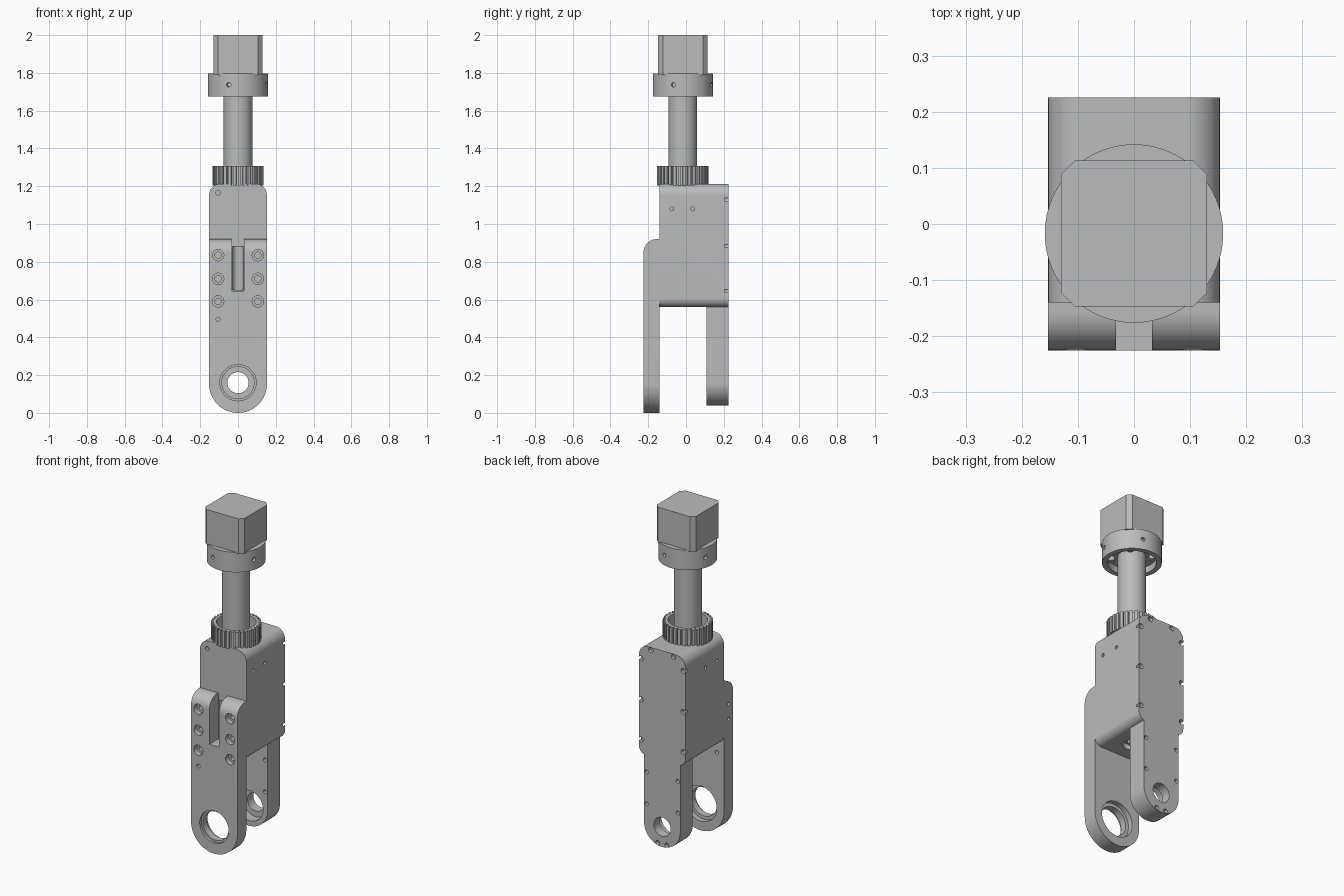
import bpy, bmesh
from math import sin, cos, pi, radians
from mathutils import Vector, Matrix

if "Cube" in bpy.data.objects:
    bpy.data.objects.remove(bpy.data.objects["Cube"])

mat = bpy.data.materials.new("plain grey")
mat.use_nodes = True
grey = (0.5, 0.5, 0.5, 1)
mat.diffuse_color = grey
mat.node_tree.nodes["Principled BSDF"].inputs["Base Color"].default_value = grey

AXES = {"X": Matrix.Rotation(pi / 2, 4, "Y"),
        "Y": Matrix.Rotation(pi / 2, 4, "X"),
        "Z": Matrix.Identity(4)}


def cylinder(bm, axis, centre, radius, length, segments=32):
    bmesh.ops.create_cone(bm, cap_ends=True, segments=segments, radius1=radius,
                          radius2=radius, depth=length,
                          matrix=Matrix.Translation(centre) @ AXES[axis])


def box(bm, lo, hi):
    lo, hi = Vector(lo), Vector(hi)
    bmesh.ops.create_cube(bm, size=1, matrix=Matrix.Translation((lo + hi) / 2)
                          @ Matrix.Diagonal((*(hi - lo), 1)))


def rounded(corners, steps=12):
    """Outline with right-angled corners given as (u, v, radius)."""
    points = []
    for i, (a, b, r) in enumerate(corners):
        p = Vector((a, b))
        if r == 0:
            points.append(p)
            continue
        u = (Vector(corners[i - 1][:2]) - p).normalized()
        v = (Vector(corners[(i + 1) % len(corners)][:2]) - p).normalized()
        for k in range(steps + 1):
            t = k / steps * pi / 2
            points.append(p + r * (u + v - v * cos(t) - u * sin(t)))
    return [p for i, p in enumerate(points) if (p - points[i - 1]).length > 1e-5]


def prism(bm, outline, axis, start, end):
    place = {"X": lambda p: (start, p[0], p[1]),
             "Y": lambda p: (p[0], start, p[1]),
             "Z": lambda p: (p[0], p[1], start)}[axis]
    face = bm.faces.new([bm.verts.new(place(p)) for p in outline])
    grown = bmesh.ops.extrude_face_region(bm, geom=[face], use_keep_orig=True)
    shift = Vector([end - start if a == axis else 0 for a in "XYZ"])
    moved = [v for v in grown["geom"] if isinstance(v, bmesh.types.BMVert)]
    bmesh.ops.translate(bm, verts=moved, vec=shift)
    bmesh.ops.recalc_face_normals(bm, faces=bm.faces[:])


def make(name, bm):
    mesh = bpy.data.meshes.new(name)
    bm.to_mesh(mesh)
    bm.free()
    mesh.materials.append(mat)
    obj = bpy.data.objects.new(name, mesh)
    bpy.context.collection.objects.link(obj)
    return obj


def combine(obj, bm, operation="DIFFERENCE"):
    """Boolean the shapes in bm with obj and bake the result."""
    tool = make("cutter", bm)
    tool.hide_render = True
    mod = obj.modifiers.new("combine", "BOOLEAN")
    mod.operation, mod.object, mod.solver = operation, tool, "EXACT"
    mod.use_self = True
    graph = bpy.context.evaluated_depsgraph_get()
    baked = bpy.data.meshes.new_from_object(obj.evaluated_get(graph))
    obj.modifiers.clear()
    obj.data = baked
    bpy.data.objects.remove(tool)


W = 0.153        # half width of the body
AY = -0.017      # y of the column axis

# Main body with the rear fork arm
bm = bmesh.new()
prism(bm, rounded([(-W, 0.56, 0.045), (W, 0.56, 0.045), (W, 1.213, 0.06), (-W, 1.213, 0.06)]),
      "Y", -0.14, 0.225)
body = make("body", bm)
bm = bmesh.new()
prism(bm, rounded([(-0.12, 0.04, 0.12), (0.12, 0.04, 0.12), (0.12, 0.7, 0), (-0.12, 0.7, 0)]),
      "Y", 0.108, 0.225)
combine(body, bm, "UNION")

# Pivot hole, cover bolt holes, side holes, bottom bore and front groove
bm = bmesh.new()
cylinder(bm, "Y", (0, 0.2, 0.16), 0.056, 0.3, 48)
cylinder(bm, "Y", (0, 0.1, 0.16), 0.09, 0.14, 48)
for s in (-1, 1):
    for z in (0.645, 0.885, 1.13):
        cylinder(bm, "Y", (s * 0.14, 0.225, z), 0.015, 0.04, 16)
    cylinder(bm, "Y", (s * 0.075, 0.225, 1.197), 0.015, 0.04, 16)
    cylinder(bm, "Y", (s * 0.03, 0.225, 0.058), 0.013, 0.04, 16)
    for z in (0.27, 0.46):
        cylinder(bm, "Y", (s * 0.104, 0.17, z), 0.012, 0.2, 16)
    for y in (-0.075, 0.035):
        cylinder(bm, "X", (s * W, y, 1.08), 0.01, 0.04, 16)
cylinder(bm, "Y", (-0.105, -0.14, 1.165), 0.012, 0.04, 16)
cylinder(bm, "Z", (0, AY, 0.56), 0.05, 0.06)
cylinder(bm, "Z", (0, -0.14, 0.765), 0.028, 0.23)
combine(body, bm)

# Front fork plate, with its top front edge rounded
bm = bmesh.new()
prism(bm, rounded([(-W, 0, W), (W, 0, W), (W, 1, 0), (-W, 1, 0)], 20), "Y", -0.226, -0.14)
plate = make("front_fork_plate", bm)
bm = bmesh.new()
prism(bm, rounded([(-0.225, -0.1, 0), (-0.1, -0.1, 0), (-0.1, 0.92, 0), (-0.225, 0.92, 0.07)]),
      "X", -0.3, 0.3)
combine(plate, bm, "INTERSECT")

# Slot, stepped pivot hole, counterbored bolt holes and dowel holes
bm = bmesh.new()
box(bm, (-0.032, -0.3, 0.645), (0.032, -0.1, 1))
for y, r, length in ((-0.18, 0.085, 0.2), (-0.225, 0.096, 0.03), (-0.14, 0.105, 0.06)):
    cylinder(bm, "Y", (0, y, 0.16), r, length, 48)
for s in (-1, 1):
    for z in (0.59, 0.71, 0.835):
        cylinder(bm, "Y", (s * 0.105, -0.225, z), 0.03, 0.06, 24)
        cylinder(bm, "Y", (s * 0.105, -0.205, z), 0.017, 0.08, 16)
cylinder(bm, "Y", (-0.105, -0.18, 0.495), 0.011, 0.2, 16)
for z in (0.69, 0.78):
    cylinder(bm, "X", (-W, -0.185, z), 0.01, 0.03, 16)
combine(plate, bm)

# Bolt inside the bottom bore
bm = bmesh.new()
cylinder(bm, "Z", (0, AY, 0.58), 0.025, 0.03, 6)
bottom_bolt = make("bottom_bolt", bm)

# Notched collar ring
bm = bmesh.new()
teeth, outline = 32, []
for i in range(teeth):
    for frac, r in ((0, 0.136), (0.62, 0.136), (0.64, 0.122), (0.98, 0.122)):
        a = (i + frac) / teeth * 2 * pi
        outline.append((r * cos(a), AY + r * sin(a)))
prism(bm, outline, "Z", 1.205, 1.307)
collar = make("notched_collar", bm)
bm = bmesh.new()
cylinder(bm, "Z", (0, AY, 1.26), 0.108, 0.3, 48)
combine(collar, bm)

# Column
bm = bmesh.new()
cylinder(bm, "Z", (0, AY, 1.46), 0.076, 0.56, 48)
column = make("column", bm)

# Round flange, hollow underneath, with four set screw holes
bm = bmesh.new()
cylinder(bm, "Z", (0, AY, 1.736), 0.159, 0.12, 64)
flange = make("flange", bm)
bm = bmesh.new()
cylinder(bm, "Z", (0, AY, 1.67), 0.13, 0.09, 48)
for i in range(4):
    a = radians(72 + 90 * i)
    spot = Vector((0.159 * cos(a), AY + 0.159 * sin(a), 1.737))
    bmesh.ops.create_cone(bm, cap_ends=True, segments=16, radius1=0.012, radius2=0.012, depth=0.036,
                          matrix=Matrix.Translation(spot) @ Matrix.Rotation(a, 4, "Z") @ AXES["X"])
combine(flange, bm)

# Screw heads under the flange
bm = bmesh.new()
for i in range(4):
    a = radians(45 + 90 * i)
    cylinder(bm, "Z", (0.108 * cos(a), AY + 0.108 * sin(a), 1.705), 0.017, 0.03, 16)
screws = make("flange_screws", bm)

# Motor block with chamfered upright corners
bm = bmesh.new()
h, c = 0.13, 0.106
prism(bm, [(x, y + AY) for x, y in ((h, -c), (h, c), (c, h), (-c, h),
                                    (-h, c), (-h, -c), (-c, -h), (c, -h))], "Z", 1.79, 2.0)
motor = make("motor_block", bm)

# Smooth the curves and keep the edges crisp
for obj in (body, plate, bottom_bolt, collar, column, flange, screws, motor):
    bpy.ops.object.select_all(action="DESELECT")
    obj.select_set(True)
    bpy.context.view_layer.objects.active = obj
    bpy.ops.object.shade_smooth_by_angle(angle=radians(25))
